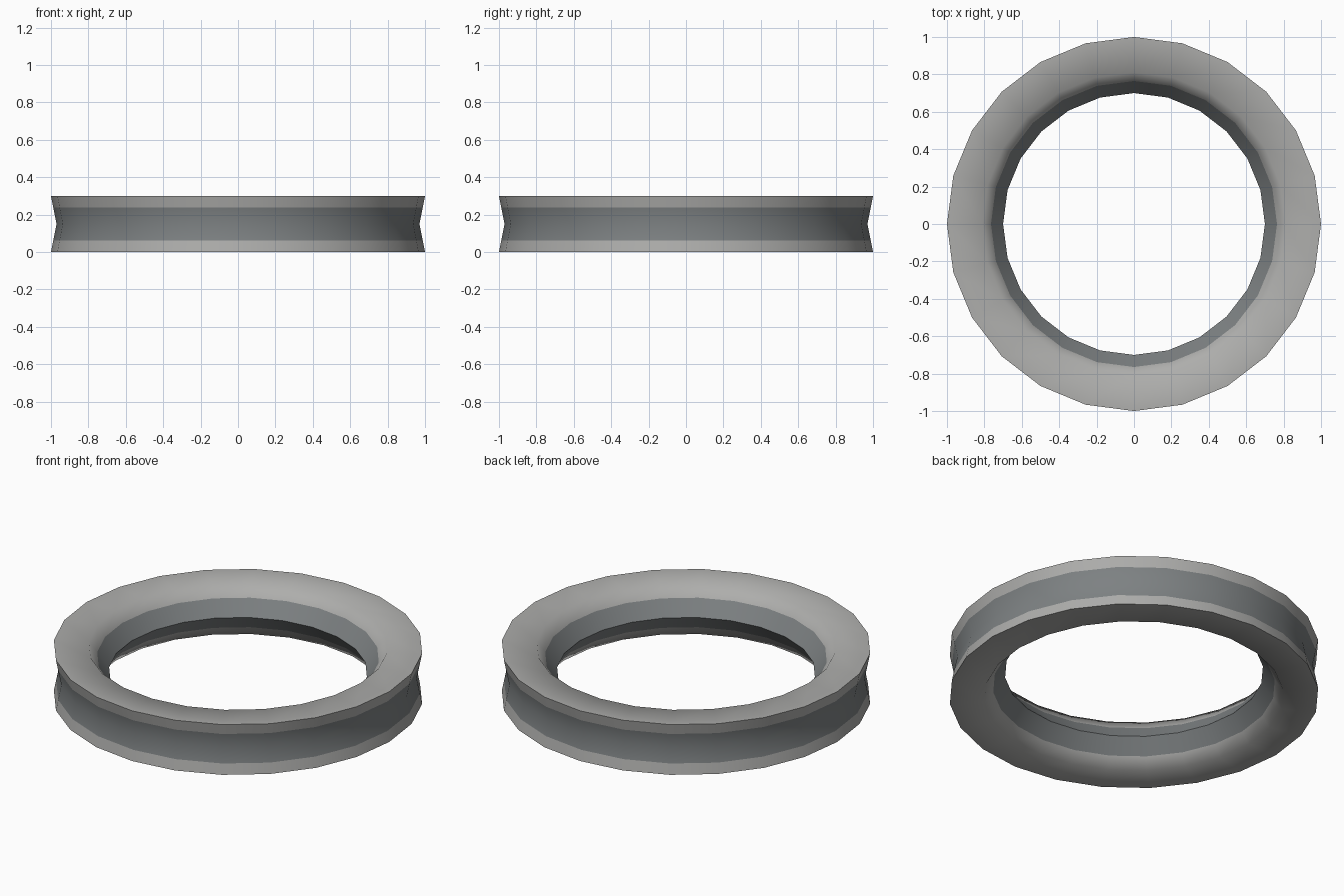
import bpy, bmesh, math

if "Cube" in bpy.data.objects:
    bpy.data.objects.remove(bpy.data.objects["Cube"])

SIDES = 24
H = 0.30        # ring height
BAND = 0.062    # height where the dark bands begin, from either rim


def material(name, rgb):
    m = bpy.data.materials.new(name)
    m.diffuse_color = (*rgb, 1)
    m.use_nodes = True
    m.node_tree.nodes["Principled BSDF"].inputs["Base Color"].default_value = m.diffuse_color
    return m


light = material("light grey", (0.42, 0.42, 0.41))
dark = material("dark grey", (0.205, 0.22, 0.225))

# Cross-section: grooved outside, ridged inside (radius, height)
t = BAND / (H / 2)
out_r = 1 - 0.03 * t
in_r = 0.81 - 0.11 * t
profile = [(1, 0), (out_r, BAND), (0.97, H / 2), (out_r, H - BAND), (1, H),
           (0.81, H), (in_r, H - BAND), (0.70, H / 2), (in_r, BAND), (0.81, 0)]

# Ring body, lathed around z
bm = bmesh.new()
loops = []
for i in range(SIDES):
    a = 2 * math.pi * i / SIDES
    loops.append([bm.verts.new((r * math.cos(a), r * math.sin(a), z)) for r, z in profile])
n = len(profile)
for i in range(SIDES):
    a, b = loops[i], loops[(i + 1) % SIDES]
    for j in range(n):
        k = (j + 1) % n
        f = bm.faces.new((a[j], b[j], b[k], a[k]))
        # Dark bands in the groove and along the inner ridge
        z = f.calc_center_median().z
        f.material_index = 1 if BAND < z < H - BAND else 0
bmesh.ops.recalc_face_normals(bm, faces=bm.faces)

mesh = bpy.data.meshes.new("ring")
bm.to_mesh(mesh)
bm.free()
mesh.materials.append(light)
mesh.materials.append(dark)
ring = bpy.data.objects.new("ring", mesh)
bpy.context.collection.objects.link(ring)

# Smooth around the ring, sharp at the rims and inner ridge
bpy.context.view_layer.objects.active = ring
ring.select_set(True)
bpy.ops.object.shade_smooth_by_angle(angle=math.radians(60))
